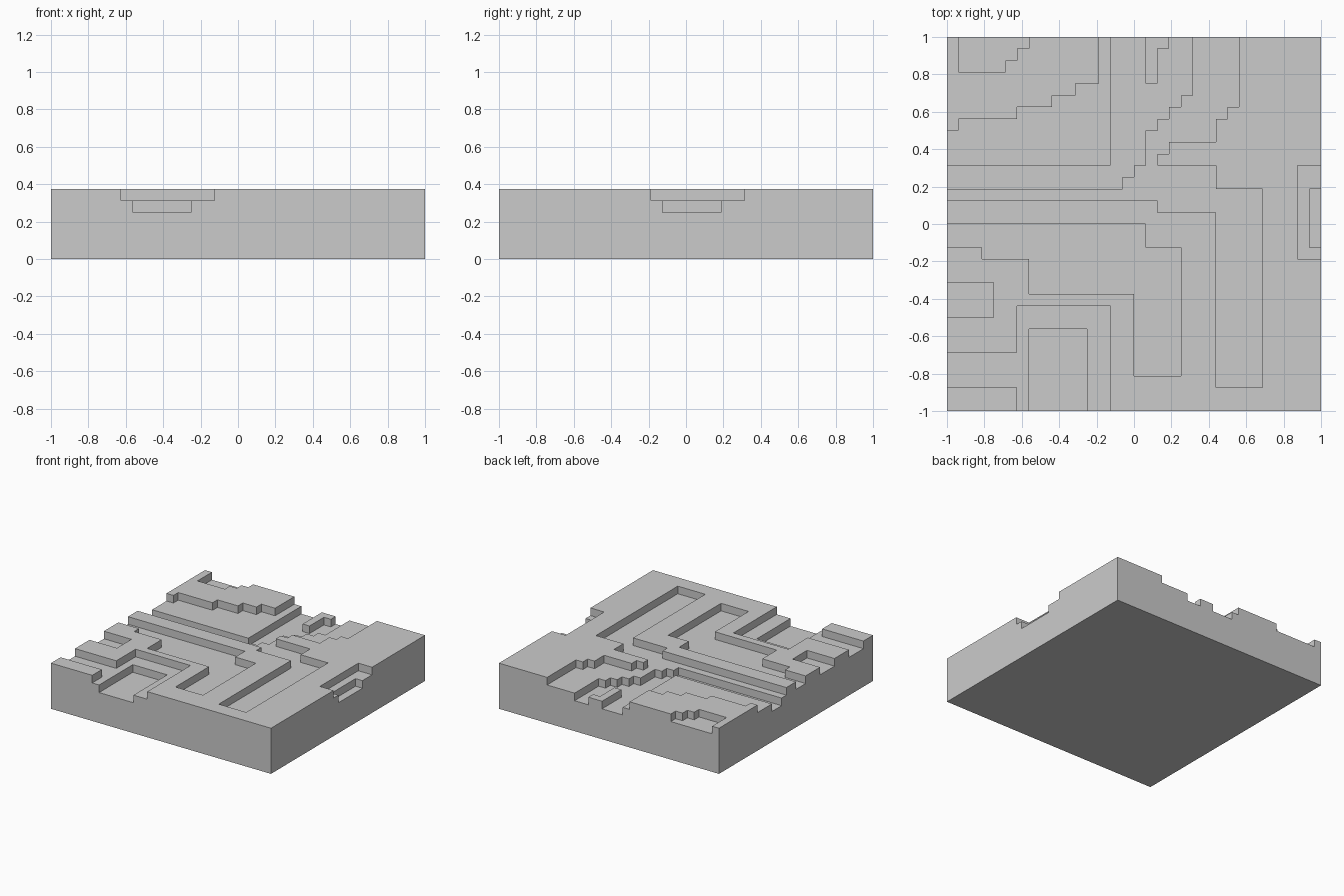
import bpy, bmesh

if "Cube" in bpy.data.objects:
    bpy.data.objects.remove(bpy.data.objects["Cube"])

N, U = 32, 1 / 16          # cells per side, cell size
height = [[6] * N for _ in range(N)]


def outline(x, y, *steps):
    """Right-angled outline: steps alternate new x, new y; closes to the start."""
    pts = [(x, y)]
    for i, s in enumerate(steps):
        if i % 2 == 0:
            x = s
        else:
            y = s
        pts.append((x, y))
    return pts


def terrace(level, *steps):
    """Set every cell inside a stepped outline to one level."""
    pts = outline(*steps)
    walls = [(a[0], min(a[1], b[1]), max(a[1], b[1]))
             for a, b in zip(pts, pts[1:] + pts[:1]) if a[0] == b[0]]
    for i in range(N):
        for j in range(N):
            if sum(wx > i + .5 and lo < j + .5 < hi for wx, lo, hi in walls) % 2:
                height[i][j] = level


# main valley: bank, bed, far bank, upper plateau and its hollow
terrace(5, 0, 18, 18, 17, 23, 2, 27, 19, 23, 21, 18, 22, 19, 23, 23, 25, 24, 26, 25, 32, 0)
terrace(4, 0, 19, 15, 20, 16, 21, 17, 24, 18, 25, 19, 26, 20, 27, 21, 32, 0)
terrace(5, 0, 21, 14, 32, 0)
terrace(6, 0, 24, 1, 25, 6, 26, 9, 27, 11, 28, 13, 32, 0)
terrace(5, 1, 29, 5, 30, 6, 31, 7, 32, 1)
# small ridge in the valley bed
terrace(5, 17, 28, 18, 31, 19, 32, 17)
# middle channel and left pocket
terrace(5, 0, 16, 17, 14, 20, 3, 16, 10, 7, 13, 3, 14, 0)
terrace(5, 0, 8, 4, 11, 0)
# front basin with high corner
terrace(5, 0, 5, 6, 9, 14, 0, 0)
terrace(4, 7, 0, 12, 7, 7)
terrace(6, 0, 0, 6, 2, 0)
# right notch
terrace(5, 30, 13, 32, 21, 30)
terrace(4, 31, 14, 32, 19, 31)


def level_at(i, j):
    return height[i][j] if 0 <= i < N and 0 <= j < N else 0


bm = bmesh.new()


def quad(*pts):
    bm.faces.new([bm.verts.new((x * U - 1, y * U - 1, z * U)) for x, y, z in pts])


# tops, underside and step walls of each cell
for i in range(N):
    for j in range(N):
        h = height[i][j]
        c = [(i, j), (i + 1, j), (i + 1, j + 1), (i, j + 1)]
        quad(*[(x, y, h) for x, y in c])
        quad(*[(x, y, 0) for x, y in reversed(c)])
        for k, (di, dj) in enumerate([(0, -1), (1, 0), (0, 1), (-1, 0)]):
            a, b = c[k], c[(k + 1) % 4]
            for z in range(level_at(i + di, j + dj), h):
                quad((*a, z), (*b, z), (*b, z + 1), (*a, z + 1))

# merge cells into clean flat faces
bmesh.ops.remove_doubles(bm, verts=bm.verts, dist=0.001)
bmesh.ops.dissolve_limit(bm, angle_limit=0.01, verts=bm.verts, edges=bm.edges)
mesh = bpy.data.meshes.new("terrain_block")
bm.to_mesh(mesh)
bm.free()
bpy.context.collection.objects.link(bpy.data.objects.new("terrain_block", mesh))
